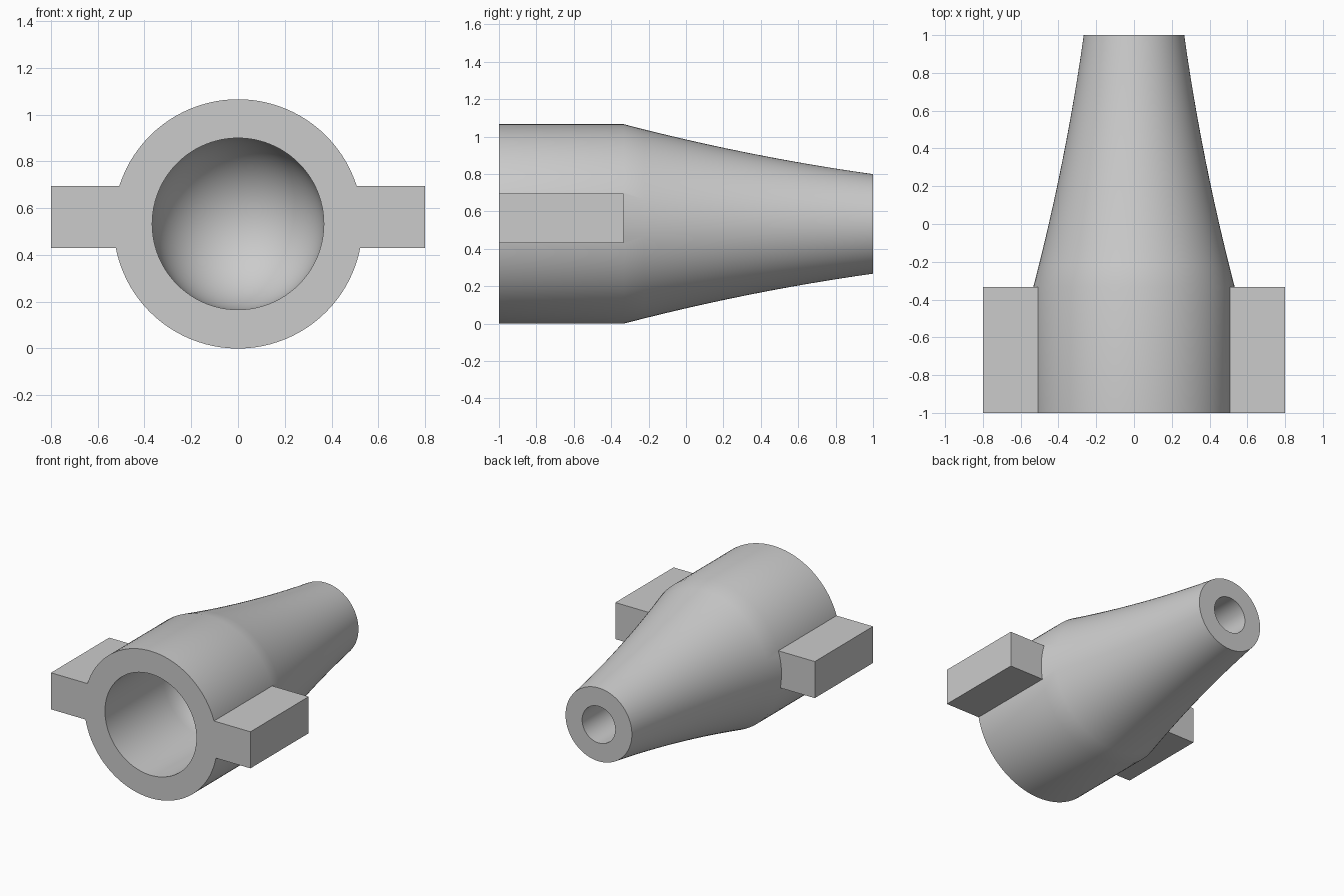
import bpy, bmesh, math
from mathutils import Vector

cube = bpy.data.objects.get("Cube")
if cube:
    bpy.data.objects.remove(cube, do_unlink=True)

AXIS_Z = 0.533
BODY_R, TIP_R, BORE_R, TIP_HOLE_R = 0.533, 0.266, 0.367, 0.133
FRONT, SHOULDER, BACK = -1.0, -0.333, 1.0
TIP_HOLE_END = 0.333
SEGMENTS = 96

grey = bpy.data.materials.new("light grey")
grey.use_nodes = True
colour = (0.6, 0.6, 0.6, 1)
grey.diffuse_color = colour
grey.node_tree.nodes["Principled BSDF"].inputs["Base Color"].default_value = colour


def make_object(name, bm):
    bmesh.ops.recalc_face_normals(bm, faces=bm.faces)
    mesh = bpy.data.meshes.new(name)
    bm.to_mesh(mesh)
    bm.free()
    mesh.materials.append(grey)
    obj = bpy.data.objects.new(name, mesh)
    bpy.context.collection.objects.link(obj)
    return obj


def lathe(name, profile):
    """Revolve (radius, y) points about the nozzle's long axis."""
    bm = bmesh.new()
    verts = [bm.verts.new((r, y, AXIS_Z)) for r, y in profile]
    edges = [bm.edges.new(pair) for pair in zip(verts, verts[1:])]
    bmesh.ops.spin(bm, geom=verts + edges, cent=(0, 0, AXIS_Z), axis=(0, 1, 0),
                   angle=math.tau, steps=SEGMENTS, use_duplicate=False)
    bmesh.ops.remove_doubles(bm, verts=bm.verts, dist=0.0001)
    return make_object(name, bm)


def box(name, low, high):
    bm = bmesh.new()
    bmesh.ops.create_cube(bm, size=1)
    low, high = Vector(low), Vector(high)
    bmesh.ops.scale(bm, vec=high - low, verts=bm.verts)
    bmesh.ops.translate(bm, vec=(low + high) / 2, verts=bm.verts)
    return make_object(name, bm)


# Domed front bore, from its blind end to the mouth
profile = []
for i in range(17):
    a = math.pi / 2 * i / 16
    profile.append((BORE_R * math.sin(a), SHOULDER + BORE_R * math.cos(a)))
profile.append((BORE_R, FRONT))

# Straight barrel and gently hollowed taper
profile.append((BODY_R, FRONT))
for i in range(13):
    t = i / 12
    r = BODY_R + (TIP_R - BODY_R) * t - 0.08 * t * (1 - t)
    profile.append((r, SHOULDER + (BACK - SHOULDER) * t))

# Blind hole in the narrow tip
profile += [(TIP_HOLE_R, BACK), (TIP_HOLE_R, TIP_HOLE_END), (0, TIP_HOLE_END)]
body = lathe("nozzle_body", profile)

# Side lugs, fused to the barrel
lugs = []
for side, name in ((1, "left_lug"), (-1, "right_lug")):
    xs = sorted((0.45 * side, 0.8 * side))
    lug = box(name, (xs[0], FRONT, 0.43), (xs[1], SHOULDER, 0.695))
    lug.hide_render = True
    lugs.append(lug)
    mod = body.modifiers.new(name, 'BOOLEAN')
    mod.operation = 'UNION'
    mod.solver = 'EXACT'
    mod.object = lug

bpy.ops.object.select_all(action='DESELECT')
body.select_set(True)
bpy.context.view_layer.objects.active = body
for mod in list(body.modifiers):
    bpy.ops.object.modifier_apply(modifier=mod.name)
for lug in lugs:
    bpy.data.objects.remove(lug, do_unlink=True)
bpy.ops.object.shade_smooth_by_angle(angle=math.radians(35))
